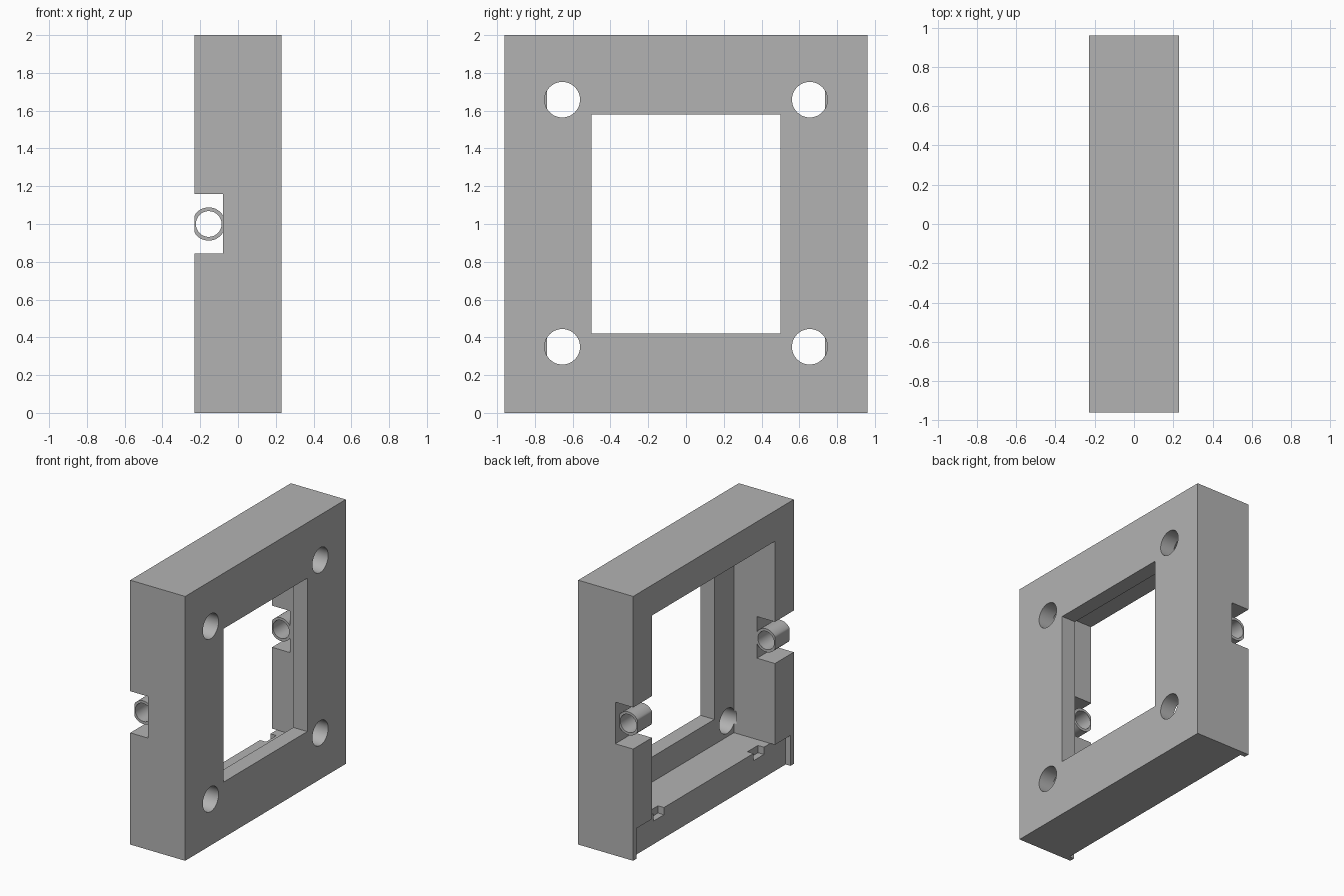
import bpy, bmesh, math
from mathutils import Matrix, Vector

cube = bpy.data.objects.get("Cube")
if cube:
    bpy.data.objects.remove(cube, do_unlink=True)

grey = bpy.data.materials.new("plain grey")
grey.use_nodes = True
colour = (0.45, 0.45, 0.45, 1)
grey.diffuse_color = colour
grey.node_tree.nodes["Principled BSDF"].inputs["Base Color"].default_value = colour


def finish(name, bm):
    bmesh.ops.recalc_face_normals(bm, faces=bm.faces)
    mesh = bpy.data.meshes.new(name)
    bm.to_mesh(mesh)
    bm.free()
    mesh.materials.append(grey)
    ob = bpy.data.objects.new(name, mesh)
    bpy.context.collection.objects.link(ob)
    return ob


def box(name, x, y, z):
    bm = bmesh.new()
    bmesh.ops.create_cube(bm, size=1)
    for v in bm.verts:
        v.co = Vector([r[0] if c < 0 else r[1] for c, r in zip(v.co, (x, y, z))])
    return finish(name, bm)


def drill(name, x, y, z, radius):
    bm = bmesh.new()
    place = Matrix.Translation((sum(x) / 2, y, z)) @ Matrix.Rotation(math.pi / 2, 4, 'Y')
    bmesh.ops.create_cone(bm, cap_ends=True, segments=48, radius1=radius,
                          radius2=radius, depth=x[1] - x[0], matrix=place)
    return finish(name, bm)


def select(ob):
    bpy.ops.object.select_all(action='DESELECT')
    ob.select_set(True)
    bpy.context.view_layer.objects.active = ob


def cut(target, cutter):
    mod = target.modifiers.new("cut", 'BOOLEAN')
    mod.operation = 'DIFFERENCE'
    mod.solver = 'EXACT'
    mod.object = cutter
    select(target)
    bpy.ops.object.modifier_apply(modifier=mod.name)
    bpy.data.objects.remove(cutter, do_unlink=True)


BACK, FRONT = -0.23, 0.23      # open side and panel side
PANEL, WALL, FLOOR, LIP = 0.113, 0.735, 0.23, -0.19

# Housing: hollow box with a square window in its panel
body = box("housing", (BACK, FRONT), (-0.96, 0.96), (0, 2))
cut(body, box("cavity", (-0.5, PANEL), (-WALL, WALL), (FLOOR, 1.77)))
cut(body, box("window", (0, 0.5), (-0.5, 0.5), (0.42, 1.58)))
# Side notches for the hinge tubes
cut(body, box("side_notch", (-0.5, -0.08), (-1.2, 1.2), (0.845, 1.16)))
# Set-back lower edge, leaving a thin tab at each end
cut(body, box("lower_step", (-0.5, LIP), (-0.92, 0.92), (-0.2, FLOOR)))

for s in (-1, 1):
    # Latch pockets in the lower rim
    cut(body, box("latch_pocket", (-0.4, LIP + 0.05),
                  sorted((s * 0.535, s * 0.66)), (0.175, 0.3)))
    # Round mounting holes
    for z in (0.35, 1.658):
        cut(body, drill("mount_hole", (PANEL - 0.02, 0.4), s * 0.655, z, 0.094))

select(body)
bpy.ops.object.shade_smooth_by_angle(angle=math.radians(30))


def hinge_tube(name, side):
    # Ring profile swept along y, flattened where it meets the notch
    cx, cz, n = -0.155, 1.0, 64
    bm = bmesh.new()
    rings = []
    for radius, y in ((0.088, WALL), (0.088, 0.91), (0.068, 0.91), (0.068, WALL)):
        ring = []
        for i in range(n):
            a = math.tau * i / n
            dx = max(-0.075, min(0.075, radius * math.cos(a)))
            ring.append(bm.verts.new((cx + dx, side * y, cz + radius * math.sin(a))))
        rings.append(ring)
    for k in range(4):
        a, b = rings[k], rings[(k + 1) % 4]
        for i in range(n):
            j = (i + 1) % n
            bm.faces.new((a[i], a[j], b[j], b[i]))
    ob = finish(name, bm)
    select(ob)
    bpy.ops.object.shade_smooth_by_angle(angle=math.radians(30))


hinge_tube("left_end_tube", 1)
hinge_tube("right_end_tube", -1)
